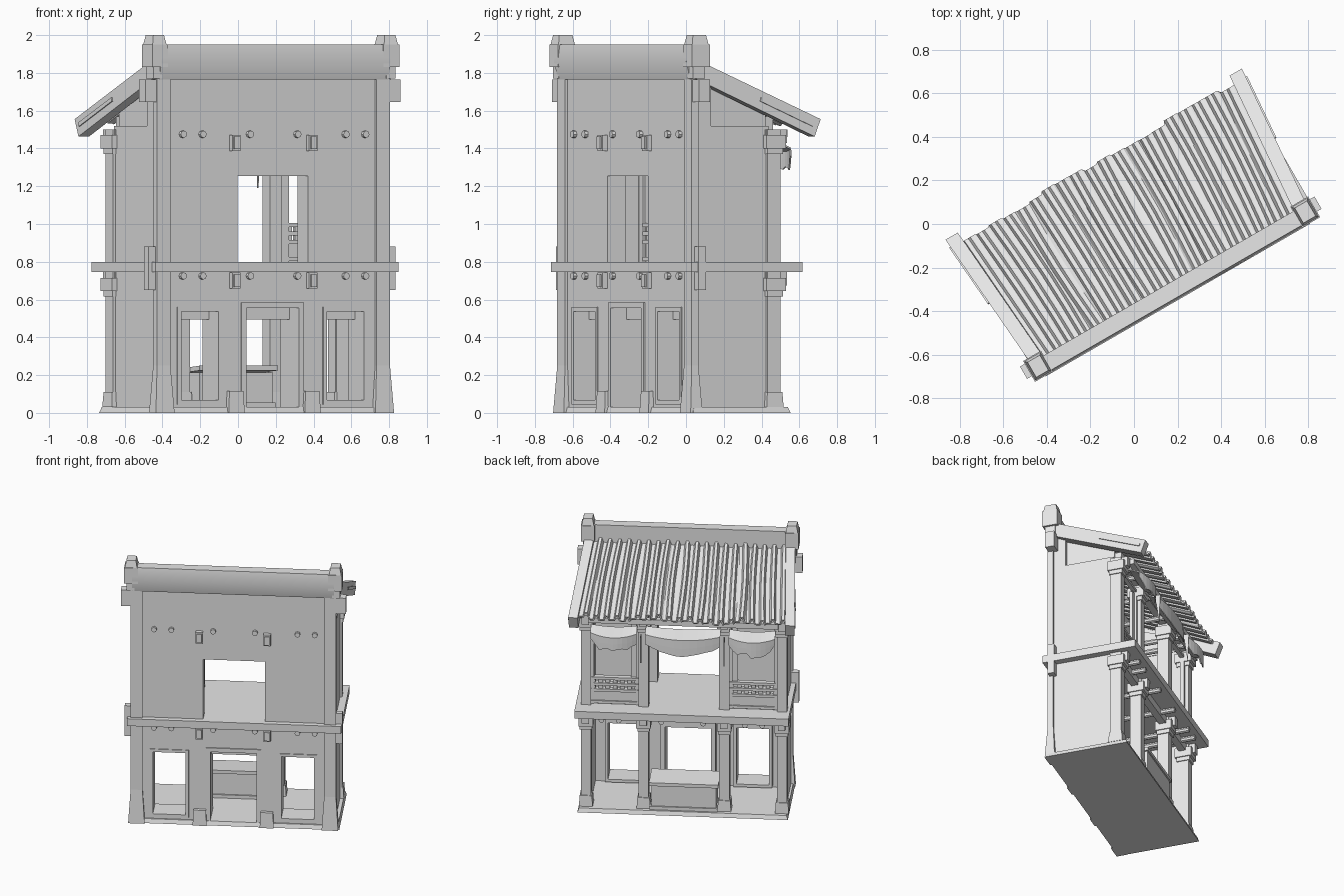
import bpy, bmesh, math, random
from mathutils import Vector

random.seed(4)
TURN = math.radians(30)
if "Cube" in bpy.data.objects:
    bpy.data.objects.remove(bpy.data.objects["Cube"])

GREY = (0.8, 0.8, 0.8, 1)
plaster = bpy.data.materials.new("plain grey")
plaster.use_nodes = True
plaster.diffuse_color = GREY
plaster.node_tree.nodes["Principled BSDF"].inputs["Base Color"].default_value = GREY


def finish(name, bm, thickness=0, offset=-1, closed=True):
    if closed:
        bmesh.ops.recalc_face_normals(bm, faces=bm.faces)
    me = bpy.data.meshes.new(name)
    bm.to_mesh(me)
    bm.free()
    me.materials.append(plaster)
    ob = bpy.data.objects.new(name, me)
    bpy.context.collection.objects.link(ob)
    ob.rotation_euler.z = TURN
    if thickness:
        mod = ob.modifiers.new("thickness", "SOLIDIFY")
        mod.thickness, mod.offset = thickness, offset
    return ob


def box(name, u, v, z, flare=0):
    """Box between two limits per axis; flare widens the bottom."""
    bm = bmesh.new()
    bmesh.ops.create_cube(bm, size=1)
    for vert in bm.verts:
        grow = flare if vert.co.z < 0 else 0
        vert.co = Vector([(a + b) / 2 + s * (b - a + (2 * grow if i < 2 else 0))
                          for i, ((a, b), s) in enumerate(zip((u, v, z), vert.co))])
    return finish(name, bm)


def around(centre, size):
    return (centre - size / 2, centre + size / 2)


def prism(name, u0, u1, profile, shift=lambda v: 0):
    """Profile in depth and height, extruded across the width."""
    bm = bmesh.new()
    ends = [[bm.verts.new((u + shift(v), v, z)) for v, z in profile] for u in (u0, u1)]
    n = len(profile)
    for end in ends:
        bm.faces.new(end)
    for i in range(n):
        j = (i + 1) % n
        bm.faces.new((ends[0][i], ends[0][j], ends[1][j], ends[1][i]))
    return finish(name, bm)


def sheet(name, nu, nv, place, thickness):
    bm = bmesh.new()
    grid = [[bm.verts.new(place(i / nu, j / nv)) for j in range(nv + 1)] for i in range(nu + 1)]
    for i in range(nu):
        for j in range(nv):
            bm.faces.new((grid[i][j], grid[i + 1][j], grid[i + 1][j + 1], grid[i][j + 1]))
    return finish(name, bm, thickness, 0, closed=False)


def peg(name, u, z, v0, v1, r=0.019):
    bm = bmesh.new()
    bmesh.ops.create_cone(bm, cap_ends=True, segments=8, radius1=r, radius2=r, depth=v1 - v0)
    for vert in bm.verts:
        x, y, d = vert.co
        vert.co = (u + x, (v0 + v1) / 2 + d, z + y)
    return finish(name, bm)


def frame(name, u, z, width, v, bottom=True):
    (u0, u1), (z0, z1) = u, z
    box(name + "_jamb_a", (u0, u0 + width), v, z)
    box(name + "_jamb_b", (u1 - width, u1), v, z)
    box(name + "_head", (u0 + width, u1 - width), v, (z1 - width, z1))
    if bottom:
        box(name + "_sill", (u0 + width, u1 - width), v, (z0, z0 + width))


# Front wall with door, two windows and an upper opening
holes = [(-0.17, 0.17, 0, 0.56), (-0.56, -0.33, 0.06, 0.54),
         (0.33, 0.56, 0.06, 0.54), (-0.21, 0.22, 0.78, 1.255)]
us = sorted({-0.7, 0.7} | {h[k] for h in holes for k in (0, 1)})
zs = sorted({0, 1.78} | {h[k] for h in holes for k in (2, 3)})
bm = bmesh.new()
for a, b in zip(us, us[1:]):
    for c, d in zip(zs, zs[1:]):
        if not any(h[0] <= a < h[1] and h[2] <= c < h[3] for h in holes):
            bm.faces.new([bm.verts.new((x, -0.36, z)) for x, z in ((a, c), (b, c), (b, d), (a, d))])
bmesh.ops.remove_doubles(bm, verts=bm.verts, dist=0.0005)
finish("front_wall", bm, 0.11, closed=False)
frame("door_frame", (-0.19, 0.19), (0.03, 0.585), 0.03, (-0.368, -0.17), False)
box("door_inner_lintel", (-0.17, 0.17), (-0.27, -0.17), (0.495, 0.56))

# Ground slab and upper floor
box("ground_slab", (-0.715, 0.725), (-0.37, 0.205), (0, 0.03), 0.01)
box("upper_floor", (-0.735, 0.75), (-0.4, 0.28), (0.745, 0.8))

# Parts repeated on both sides
for s, side in ((-1, "right"), (1, "left")):
    def span(a, b, s=s):
        return tuple(sorted((s * a, s * b)))

    frame(side + "_window_frame", span(0.31, 0.58), (0.045, 0.56), 0.022, (-0.366, -0.2))
    box(side + "_window_inner_lintel", span(0.33, 0.56), (-0.27, -0.2), (0.495, 0.54))

    # Side wall with a recessed gable above it
    prism(side + "_side_wall", s * 0.65, s * 0.7,
          [(-0.36, 0), (0.1, 0), (0.1, 1.52), (-0.27, 1.52), (-0.27, 1.75), (-0.36, 1.78)])
    prism(side + "_gable", s * 0.645, s * 0.67,
          [(-0.28, 1.5), (0.1, 1.5), (0.1, 1.6), (-0.28, 1.75)])
    box(side + "_front_pillar", span(0.63, 0.712), (-0.376, -0.335), (0.25, 1.78))
    box(side + "_pillar_foot", span(0.63, 0.712), (-0.376, -0.335), (0, 0.25), 0.016)
    box(side + "_door_stone", span(0.19, 0.275), (-0.385, -0.3), (0, 0.115), 0.006)
    box(side + "_floor_bracket", span(0.7, 0.755), (-0.36, -0.315), (0.65, 0.88))
    box(side + "_roof_bracket", span(0.68, 0.78), (-0.37, -0.305), (1.645, 1.765))

    # Ridge end post with a tapered cap
    box(side + "_ridge_post", span(0.66, 0.755), (-0.4, -0.29), (1.83, 1.95))
    box(side + "_ridge_post_foot", span(0.685, 0.74), (-0.385, -0.31), (1.77, 1.83))
    box(side + "_ridge_cap", span(0.675, 0.74), (-0.385, -0.305), (1.95, 2.0), 0.01)

    # Sloping gable board and its trim
    def spread(v, s=s):
        return s * 0.055 * (v + 0.32) / 0.69

    prism(side + "_gable_board", s * 0.665, s * 0.73,
          [(-0.32, 1.855), (0.37, 1.555), (0.335, 1.463), (-0.355, 1.767)], spread)
    prism(side + "_gable_trim", s * 0.725, s * 0.737,
          [(0.02, 1.67), (0.33, 1.536), (0.325, 1.515), (0.015, 1.65)], spread)

    # Rear columns on two storeys, with feet and capitals
    for c, place in ((0.68, "outer"), (0.28, "inner")):
        box(f"{side}_{place}_column_foot", around(s * c, 0.085), (0.08, 0.172), (0.03, 0.11), 0.005)
        for z0, z1, storey in ((0.03, 0.745, "lower"), (0.8, 1.5, "upper")):
            label = f"{side}_{place}_{storey}"
            u = s * c
            box(label + "_column", around(u, 0.07), (0.085, 0.165), (z0, z1))
            box(label + "_capital", around(u, 0.1), (0.07, 0.19), (z1 - 0.1, z1 - 0.03))
            box(label + "_beam_end", around(u, 0.05), (0.08, 0.21), (z1 - 0.07, z1))
            box(label + "_neck", around(u, 0.085), (0.08, 0.175), (z1 - 0.13, z1 - 0.1))

    # Balcony railing with a pierced band, and a narrow shutter
    box(side + "_rail_panel", span(0.33, 0.64), (0.115, 0.135), (0.8, 0.9))
    for z in (0.805, 0.895, 0.94, 0.985):
        box(side + "_rail", span(0.315, 0.645), (0.105, 0.145), (z, z + 0.02))
    for k in range(7):
        box(side + "_baluster", around(s * (0.33 + k * 0.05), 0.03), (0.115, 0.135), (0.9, 0.99))
    box(side + "_shutter", span(0.315, 0.37), (0.1, 0.125), (0.8, 1.42))
    frame(side + "_bay_frame", span(0.315, 0.645), (0.8, 1.45), 0.02, (0.11, 0.14), False)

    # Square beam ends on the front wall
    for z in (0.7, 1.43):
        box(side + "_front_beam_end", around(s * 0.235, 0.05), (-0.39, -0.34), around(z, 0.085))
        box(side + "_beam_end_cap", around(s * 0.235, 0.036), (-0.4, -0.38), around(z, 0.065))

# Round joists showing on the front and rear
for u in (-0.55, -0.43, -0.14, 0.15, 0.445, 0.565):
    peg("floor_joist", u, 0.725, -0.38, 0.25)
    peg("ceiling_joist", u, 1.475, -0.38, 0.2)

# Rear beams along the width
box("lower_rear_beam", (-0.66, 0.66), (0.1, 0.15), (0.69, 0.745))
box("upper_rear_beam", (-0.66, 0.66), (0.1, 0.15), (1.49, 1.57))
box("eave_beam", (-0.66, 0.66), (0.2, 0.24), (1.46, 1.5))

# Ridge beam above the front wall, softly rounded under its front edge
prism("ridge_beam", -0.7, 0.7, [(-0.315, 1.95), (-0.39, 1.95), (-0.403, 1.86),
                                (-0.378, 1.765), (-0.315, 1.765)])
ridge = bpy.data.objects["ridge_beam"]
bpy.context.view_layer.objects.active = ridge
ridge.select_set(True)
bpy.ops.object.shade_smooth_by_angle(angle=math.radians(40))

# Ribbed roof with uneven ribs
RIBS, STEPS = 20, 6
reach = [random.uniform(-0.015, 0.012) for _ in range(RIBS + 1)]
drift = [random.uniform(-0.014, 0.014) for _ in range(RIBS + 1)]
lift = [random.uniform(-0.006, 0.006) for _ in range(RIBS + 1)]


def roof_point(a, t):
    rib, phase = divmod(a * RIBS + 1e-6, 1)
    rib = int(rib)
    edge = 1 if 0 < rib < RIBS else 0
    v = -0.32 + t * (0.65 + reach[rib])
    u = (2 * a - 1) * (0.67 + 0.05 * t) + edge * drift[rib] * math.sin(math.pi * t) * 0.7
    bump = 0.036 * max(0, math.sin(2 * math.pi * phase)) + lift[rib]
    return (u, v, 1.815 - 0.432 * (v + 0.32) + bump)


sheet("ribbed_roof", RIBS * STEPS, 4, roof_point, 0.014)

# Counter in the middle ground bay
box("counter_body", (-0.225, 0.225), (0.02, 0.18), (0.03, 0.215))
prism("counter_top", -0.24, 0.24, [(-0.01, 0.225), (-0.01, 0.25), (0.19, 0.235), (0.19, 0.21)])
box("counter_foot", (-0.235, 0.235), (0.01, 0.19), (0.03, 0.055))


# Cloth awnings below the eaves: a short slope, then a hanging edge
def drape(name, u0, u1, top, drop, ragged):
    folds = [random.uniform(-ragged, ragged) for _ in range(11)]

    def cloth(a, t):
        sag = 1 - (2 * a - 1) ** 2
        out = min(1, 3 * t)
        fall = max(0, t - 1 / 3) * 1.5
        v = 0.2 + out * (0.07 + 0.045 * sag)
        z = top - 0.03 * out - 0.015 * sag - fall * (drop * (0.6 + 0.4 * sag) + folds[round(a * 10)])
        return (u0 + (u1 - u0) * a, v, z)
    sheet(name, 10, 3, cloth, 0.008)


drape("middle_awning", -0.26, 0.26, 1.43, 0.12, 0.006)
for s, side in ((-1, "right"), (1, "left")):
    drape(side + "_awning", s * 0.48 - 0.16, s * 0.48 + 0.16, 1.43, 0.1, 0.02)
    prism(side + "_torn_strip", s * 0.285, s * 0.292, [(0.26, 1.4), (0.3, 1.4), (0.29, 1.19)])
